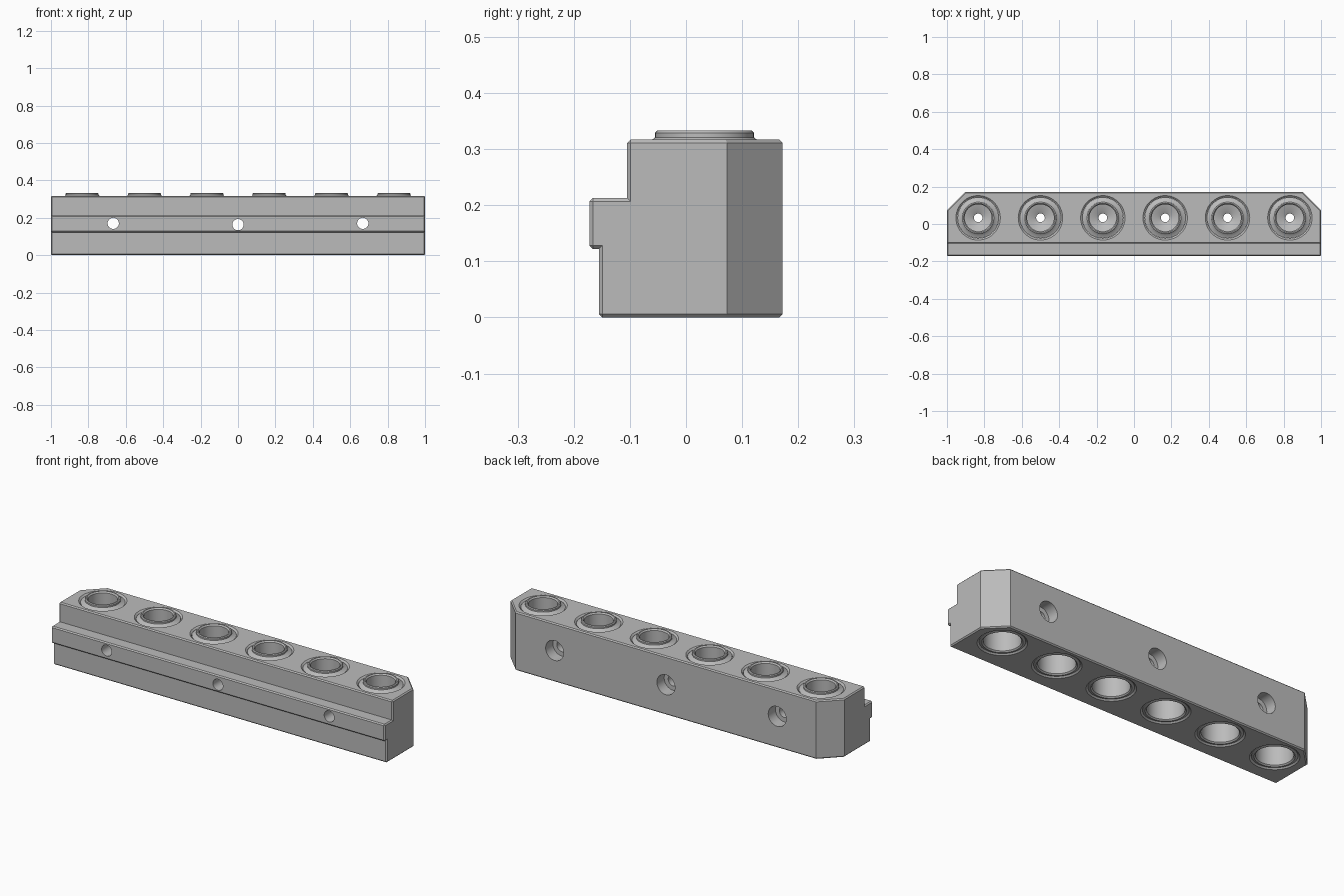
import bpy, bmesh, math
from mathutils import Matrix

cube = bpy.data.objects.get("Cube")
if cube:
    bpy.data.objects.remove(cube, do_unlink=True)

GREY = (0.5, 0.5, 0.5, 1.0)
metal = bpy.data.materials.new("grey metal")
metal.use_nodes = True
metal.diffuse_color = GREY
metal.node_tree.nodes["Principled BSDF"].inputs["Base Color"].default_value = GREY

BORE_Y = 0.033
BORE_X = [(i - 2.5) / 3 for i in range(6)]
TOP = 0.317


def make_object(name, bm):
    bmesh.ops.recalc_face_normals(bm, faces=bm.faces[:])
    mesh = bpy.data.meshes.new(name)
    bm.to_mesh(mesh)
    bm.free()
    mesh.materials.append(metal)
    obj = bpy.data.objects.new(name, mesh)
    bpy.context.collection.objects.link(obj)
    return obj


def lathe(bm, profile, matrix, steps=48):
    """Spin a closed (radius, height) profile round z, then place it."""
    part = bmesh.new()
    verts = [part.verts.new((r, 0, z)) for r, z in profile]
    edges = [part.edges.new((v, verts[i - 1])) for i, v in enumerate(verts)]
    bmesh.ops.spin(part, geom=verts + edges, cent=(0, 0, 0), axis=(0, 0, 1),
                   angle=2 * math.pi, steps=steps, use_merge=True)
    bmesh.ops.remove_doubles(part, verts=part.verts[:], dist=1e-5)
    bmesh.ops.recalc_face_normals(part, faces=part.faces[:])
    bmesh.ops.transform(part, matrix=matrix, verts=part.verts[:])
    mesh = bpy.data.meshes.new("temp")
    part.to_mesh(mesh)
    part.free()
    bm.from_mesh(mesh)
    bpy.data.meshes.remove(mesh)


def smooth(obj):
    bpy.ops.object.select_all(action="DESELECT")
    obj.select_set(True)
    bpy.context.view_layer.objects.active = obj
    bpy.ops.object.shade_smooth_by_angle(angle=math.radians(25))


# Block: stepped section with a raised front rail, extruded along x
section = [(-0.155, 0), (-0.155, 0.122), (-0.172, 0.122), (-0.172, 0.213),
           (-0.105, 0.213), (-0.105, TOP), (0.172, TOP), (0.172, 0)]
bm = bmesh.new()
end = bm.faces.new([bm.verts.new((-1, y, z)) for y, z in section])
new = bmesh.ops.extrude_face_region(bm, geom=[end])["geom"]
bmesh.ops.translate(bm, vec=(2, 0, 0),
                    verts=[v for v in new if isinstance(v, bmesh.types.BMVert)])

# Cut the two back corners at 45 degrees
for side in (-1, 1):
    cut = bmesh.ops.bisect_plane(bm, geom=bm.verts[:] + bm.edges[:] + bm.faces[:],
                                 plane_co=(side, 0.073, 0), plane_no=(side, 1, 0),
                                 clear_outer=True)["geom_cut"]
    bmesh.ops.contextual_create(bm, geom=[e for e in cut if isinstance(e, bmesh.types.BMEdge)])
bmesh.ops.recalc_face_normals(bm, faces=bm.faces[:])

# Break every square outside edge with a fine chamfer
square = [e for e in bm.edges if e.calc_face_angle_signed(0) > math.radians(60)]
bmesh.ops.bevel(bm, geom=square, offset=0.006, offset_type="OFFSET",
                segments=1, profile=0.5, affect="EDGES")
block = make_object("block", bm)

# Cutter: six vertical bores with chamfered mouths
bm = bmesh.new()
bore = [(0, -0.02), (0.12, -0.02), (0.12, -0.001), (0.11, 0.008), (0.11, TOP - 0.008),
        (0.12, TOP + 0.001), (0.12, TOP + 0.02), (0, TOP + 0.02)]
for x in BORE_X:
    lathe(bm, bore, Matrix.Translation((x, BORE_Y, 0)))

# Cutter: three mounting holes, counterbored from the back
bolt = [(0, -0.2), (0.03, -0.2), (0.03, 0.11), (0.054, 0.11), (0.054, 0.2), (0, 0.2)]
for x, z in ((-0.667, 0.17), (0, 0.163), (0.667, 0.17)):
    lathe(bm, bolt, Matrix.Translation((x, 0, z)) @ Matrix.Rotation(-math.pi / 2, 4, "X"), 32)
cutter = make_object("hole_cutter", bm)
cutter.hide_render = True

mod = block.modifiers.new("holes", "BOOLEAN")
mod.operation = "DIFFERENCE"
mod.solver = "EXACT"
mod.object = cutter
bpy.context.view_layer.objects.active = block
bpy.ops.object.modifier_apply(modifier=mod.name)
bpy.data.objects.remove(cutter, do_unlink=True)
smooth(block)

# Bushings: raised lip on top, narrow throat inside, wide mouth below
bushing = [(0.1095, 0.006), (0.1095, 0.309), (0.097, 0.314), (0.088, 0.321),
           (0.088, 0.329), (0.084, 0.333), (0.078, 0.333), (0.072, 0.326),
           (0.072, 0.19), (0.04, 0.18), (0.023, 0.17), (0.023, 0.15),
           (0.04, 0.14), (0.09, 0.12), (0.09, 0.009), (0.097, 0.003)]
for i, x in enumerate(BORE_X):
    bm = bmesh.new()
    lathe(bm, bushing, Matrix.Translation((x, BORE_Y, 0)))
    smooth(make_object(f"bushing_{i + 1}", bm))
